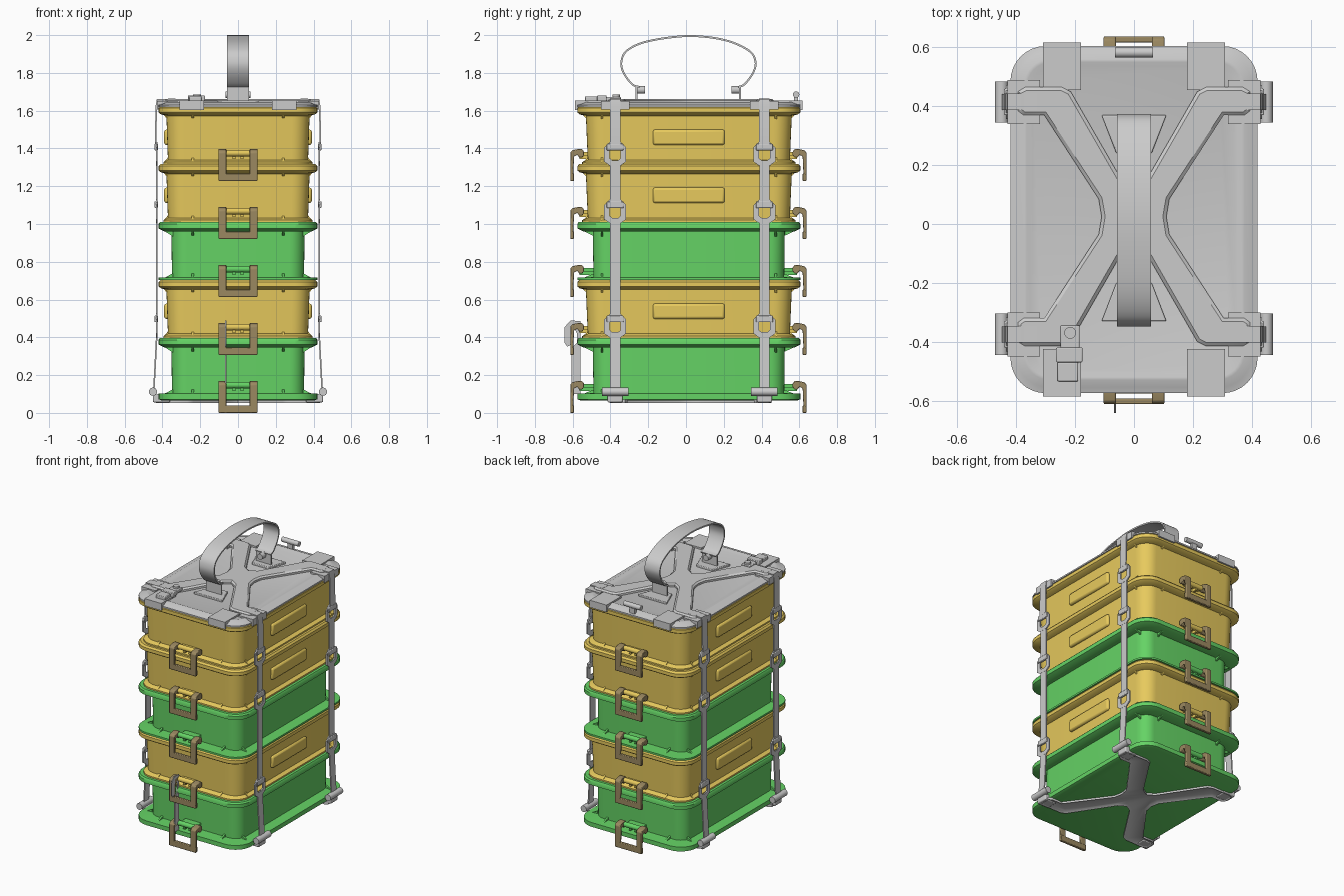
import bpy, bmesh, math
from mathutils import Vector

if "Cube" in bpy.data.objects:
    bpy.data.objects.remove(bpy.data.objects["Cube"])

CY, STEP, Z0 = 0.015, 0.307, 0.09


def material(name, rgb):
    m = bpy.data.materials.new(name)
    m.diffuse_color = (*rgb, 1)
    m.use_nodes = True
    m.node_tree.nodes["Principled BSDF"].inputs["Base Color"].default_value = m.diffuse_color
    return m


YELLOW = material("yellow", (0.80, 0.59, 0.11))
GREEN = material("green", (0.13, 0.65, 0.13))
BROWN = material("brown", (0.33, 0.25, 0.12))


def finish(name, bm, mat=None, bevel=0):
    bmesh.ops.recalc_face_normals(bm, faces=bm.faces[:])
    me = bpy.data.meshes.new(name)
    bm.to_mesh(me)
    bm.free()
    ob = bpy.data.objects.new(name, me)
    bpy.context.collection.objects.link(ob)
    if mat:
        me.materials.append(mat)
    if bevel:
        mod = ob.modifiers.new("bevel", 'BEVEL')
        mod.width, mod.segments, mod.limit_method = bevel, 2, 'ANGLE'
    bpy.ops.object.select_all(action='DESELECT')
    ob.select_set(True)
    bpy.context.view_layer.objects.active = ob
    bpy.ops.object.shade_smooth_by_angle(angle=math.radians(35))
    return ob


def prism(name, pts, axis, a, b, mat=None, bevel=0, inset=None):
    """Extrude a 2D outline along an axis; inset = (side, thickness, depth)."""
    put = {'x': lambda u, v, w: (w, u, v), 'y': lambda u, v, w: (u, w, v),
           'z': lambda u, v, w: (u, v, w)}[axis]
    bm = bmesh.new()
    lo = [bm.verts.new(put(u, v, a)) for u, v in pts]
    hi = [bm.verts.new(put(u, v, b)) for u, v in pts]
    caps = [bm.faces.new(lo), bm.faces.new(hi)]
    for i in range(len(pts)):
        j = (i + 1) % len(pts)
        bm.faces.new((lo[i], lo[j], hi[j], hi[i]))
    if inset:
        bmesh.ops.recalc_face_normals(bm, faces=bm.faces[:])
        bmesh.ops.inset_region(bm, faces=[caps[inset[0]]], thickness=inset[1], depth=inset[2])
    return finish(name, bm, mat, bevel)


def box(name, x, y, z, mat=None, bevel=0):
    x, y, z = sorted(x), sorted(y), sorted(z)
    pts = [(x[0], y[0]), (x[1], y[0]), (x[1], y[1]), (x[0], y[1])]
    return prism(name, pts, 'z', z[0], z[1], mat, bevel)


def disc(u, v, r, n=16):
    return [(u + r * math.cos(2 * math.pi * k / n), v + r * math.sin(2 * math.pi * k / n)) for k in range(n)]


def loft(name, rings, mat=None):
    """Stack rounded rectangles given as (half x, half y, z, corner radius)."""
    bm, loops, n = bmesh.new(), [], 8
    for hx, hy, z, r in rings:
        loop = []
        for q, (sx, sy) in enumerate(((1, 1), (-1, 1), (-1, -1), (1, -1))):
            for k in range(n + 1):
                t = math.pi / 2 * (q + k / n)
                loop.append(bm.verts.new((sx * (hx - r) + r * math.cos(t),
                                          CY + sy * (hy - r) + r * math.sin(t), z)))
        loops.append(loop)
    for lo, hi in zip(loops, loops[1:]):
        for i in range(len(lo)):
            j = (i + 1) % len(lo)
            bm.faces.new((lo[i], lo[j], hi[j], hi[i]))
    bm.faces.new(loops[0])
    bm.faces.new(loops[-1])
    return finish(name, bm, mat)


def ribbon(name, path, thick, axis, a, b, smooth=1):
    """Sweep a thin band along a 2D path, Catmull-Rom smoothed."""
    p = [Vector(q) for q in path]
    p = [2 * p[0] - p[1]] + p + [2 * p[-1] - p[-2]]
    c = []
    for i in range(1, len(p) - 2):
        for k in range(smooth):
            t = k / smooth
            c.append(0.5 * (2 * p[i] + (p[i + 1] - p[i - 1]) * t
                            + (2 * p[i - 1] - 5 * p[i] + 4 * p[i + 1] - p[i + 2]) * t * t
                            + (3 * p[i] - p[i - 1] - 3 * p[i + 1] + p[i + 2]) * t ** 3))
    c.append(p[-2])
    left, right = [], []
    for i, q in enumerate(c):
        d = (c[min(i + 1, len(c) - 1)] - c[max(i - 1, 0)]).normalized() * thick / 2
        left.append((q.x - d.y, q.y + d.x))
        right.append((q.x + d.y, q.y - d.x))
    return prism(name, left + right[::-1], axis, a, b)


# Stacked boxes, bottom to top
YBOX = [(.395, .565, 0, .11), (.395, .565, .01, .11), (.371, .535, .022, .09), (.379, .545, .255, .095),
        (.407, .577, .262, .115), (.42, .59, .272, .12), (.42, .59, .295, .12), (.41, .58, .307, .115)]
GBOX = [(.42, .59, 0, .12), (.42, .59, .012, .12), (.35, .505, .016, .08), (.352, .508, .256, .08),
        (.388, .558, .256, .11), (.42, .59, .272, .12), (.42, .59, .297, .12), (.413, .583, .307, .115)]
CLIP = [(.552, .155), (.562, .168), (.58, .17), (.615, .162), (.625, .15), (.625, 0), (.611, 0),
        (.605, .13), (.588, .138), (.578, .124), (.562, .124), (.552, .136)]
loft("base_plate", [(.405, .575, .066, .11), (.42, .59, .072, .12), (.42, .59, .09, .12)], GREEN)
for i, yellow in enumerate((False, True, False, True, True)):
    z, mat = Z0 + STEP * i, YELLOW if yellow else GREEN
    loft("storage_box", [(a, b, z + c, r) for a, b, c, r in (YBOX if yellow else GBOX)], mat)
    hx, hy = (.37, .53) if yellow else (.345, .5)
    dz = STEP * i
    for s in (-1, 1):
        yo = lambda d: 0.0125 + s * d
        # Stiffening ribs under the rim and above the foot
        for t in (-1, 1):
            for foot, za, zb in ((0, .262, .23), (1, .008, .035)):
                ya, yb = CY + s * hy, CY + s * .565
                prism("end_rib", [(ya, z + za), (yb, z + za), (ya, z + zb)], 'x', t * .24 - .006, t * .24 + .006, mat)
                prism("side_rib", [(s * hx, z + za), (s * .395, z + za), (s * hx, z + zb)], 'y',
                      CY + t * .46 - .006, CY + t * .46 + .006, mat)
            prism("clip_side", [(yo(d), h + dz) for d, h in CLIP], 'x', t * .062, t * .103, BROWN, .004)
            box("clip_lug", (t * .014, t * .028), (yo(.49), yo(.575)), (dz + .115, dz + .15), mat)
        # End clip and its hinge
        box("clip_bar", (-.103, .103), (yo(.605), yo(.625)), (dz, dz + .04), BROWN, .004)
        prism("hinge_pin", disc(yo(.572), dz + .147, .017), 'x', -.07, .07, mat)
        box("hinge_bracket", (-.06, .06), (yo(.49), yo(.57)), (dz + .135, dz + .152), mat)
        # Long side grip
        if yellow:
            box("side_grip", (s * .36, s * .391), (CY - .19, CY + .19), (z + .10, z + .182), mat, .012)

# Lid
loft("lid", [(.42, .59, 1.62, .12), (.42, .59, 1.63, .12), (.40, .57, 1.635, .11),
             (.375, .545, 1.647, .09), (.365, .535, 1.647, .085), (.35, .52, 1.641, .08)])


def cross(sx, sy):
    q = [(.0, .10), (.045, .13), (.215, .425), (.245, .44), (.37, .44), (.395, .425),
         (.395, .36), (.375, .345), (.305, .345), (.12, .06), (.11, 0)]
    q = [(x * sx, y * sy) for x, y in q]
    right = q + [(x, -y) for x, y in q[-2::-1]]
    full = right + [(-x, y) for x, y in right[-2:0:-1]]
    return [(x, y + .025) for x, y in full]


prism("lid_cross_frame", cross(1, 1), 'z', 1.635, 1.654, inset=(1, .012, .009))
prism("base_cross_frame", cross(1.1, .97), 'z', .052, .07, inset=(0, .016, -.010))
for s in (-1, 1):
    pad = [(-.06, .22), (.06, .22), (.11, .35), (-.11, .35)]
    prism("lid_pad", [(x, .02 + s * y) for x, y in pad], 'z', 1.635, 1.655, None, .004)
    for t in (-1, 1):
        # Lid edge tabs
        yc = .02 + t * .395
        xa, xb = s * .18, s * .31
        box("end_tab", (xa, xb), (CY + t * .44, CY + t * .602), (1.632, 1.653))
        box("end_tab_lip", (xa, xb), (CY + t * .588, CY + t * .602), (1.603, 1.653))
        box("side_tab", (s * .32, s * .43), (yc - .075, yc + .075), (1.632, 1.652))
        box("side_tab_lip", (s * .418, s * .43), (yc - .075, yc + .075), (1.605, 1.652))
        # Side strap in segments joined by latches
        ribbon("strap_top", [(s * .33, 1.66), (s * .428, 1.658), (s * .433, 1.62), (s * .436, 1.42)],
               .008, 'y', yc - .028, yc + .028)
        for za, zb in ((1.32, 1.13), (1.01, .52), (.41, .13)):
            ribbon("strap", [(s * .43, za), (s * (.43 if za > .5 else .445), zb)], .008, 'y', yc - .027, yc + .027)
        hook = [(-.028, .065), (.028, .065), (.058, .035), (.058, -.04), (.03, -.06),
                (-.03, -.06), (-.058, -.04), (-.058, .035)]
        inner = [(y * .5, z * .55) for y, z in hook]
        ring = hook + [hook[0], inner[0]] + inner[:0:-1] + [inner[0]]
        for zc in (1.37, 1.065, .46):
            prism("strap_latch", [(yc + y, zc + z) for y, z in ring], 'x', s * .426, s * .435)
            box("latch_bar", (s * .424, s * .442), (yc - .045, yc + .045), (zc + .02, zc + .055), None, .004)
        # Base hinge
        prism("base_hinge", disc(s * .45, .112, .022), 'y', yc - .07, yc + .07)
        box("base_hinge_arm", (s * .36, s * .45), (yc - .04, yc + .04), (.056, .10), None, .006)

# Carry handle
arch = [(-.245, 1.725), (-.285, 1.74), (-.33, 1.80), (-.342, 1.86), (-.31, 1.92), (-.2, 1.968), (.01, 1.995),
        (.2, 1.975), (.33, 1.92), (.368, 1.86), (.355, 1.80), (.31, 1.74), (.275, 1.725)]
ribbon("carry_handle", arch, .010, 'x', -.058, .058, 6)
for s, y in ((-1, -.262), (1, .285)):
    box("handle_end", (-.058, .058), (y - .005, y + .005), (1.65, 1.732))
    prism("handle_pin", disc(0, 1.71, .02), 'y', y, y - s * .045)

# Lid latch fittings
prism("rear_toggle", disc(.583, 1.685, .017), 'x', -.065, .065)
box("rear_toggle_post", (-.02, .02), (.572, .594), (1.635, 1.685))
prism("corner_latch_pivot", disc(-.217, -.37, .02), 'z', 1.65, 1.685)
box("corner_latch_arm", (-.25, -.185), (-.43, -.345), (1.65, 1.672), None, .004)
box("corner_latch_plate", (-.265, -.175), (-.47, -.42), (1.65, 1.68), None, .004)
box("corner_latch_tip", (-.26, -.19), (-.535, -.47), (1.64, 1.675), None, .004)

# Flat hook hanging at the front
prism("front_hook", [(-.605, .10), (-.558, .10), (-.558, .485), (-.61, .49), (-.642, .455), (-.642, .37), (-.628, .35),
                     (-.612, .36), (-.612, .43), (-.592, .45), (-.577, .42), (-.577, .37), (-.605, .345)],
      'x', -.068, -.062)
